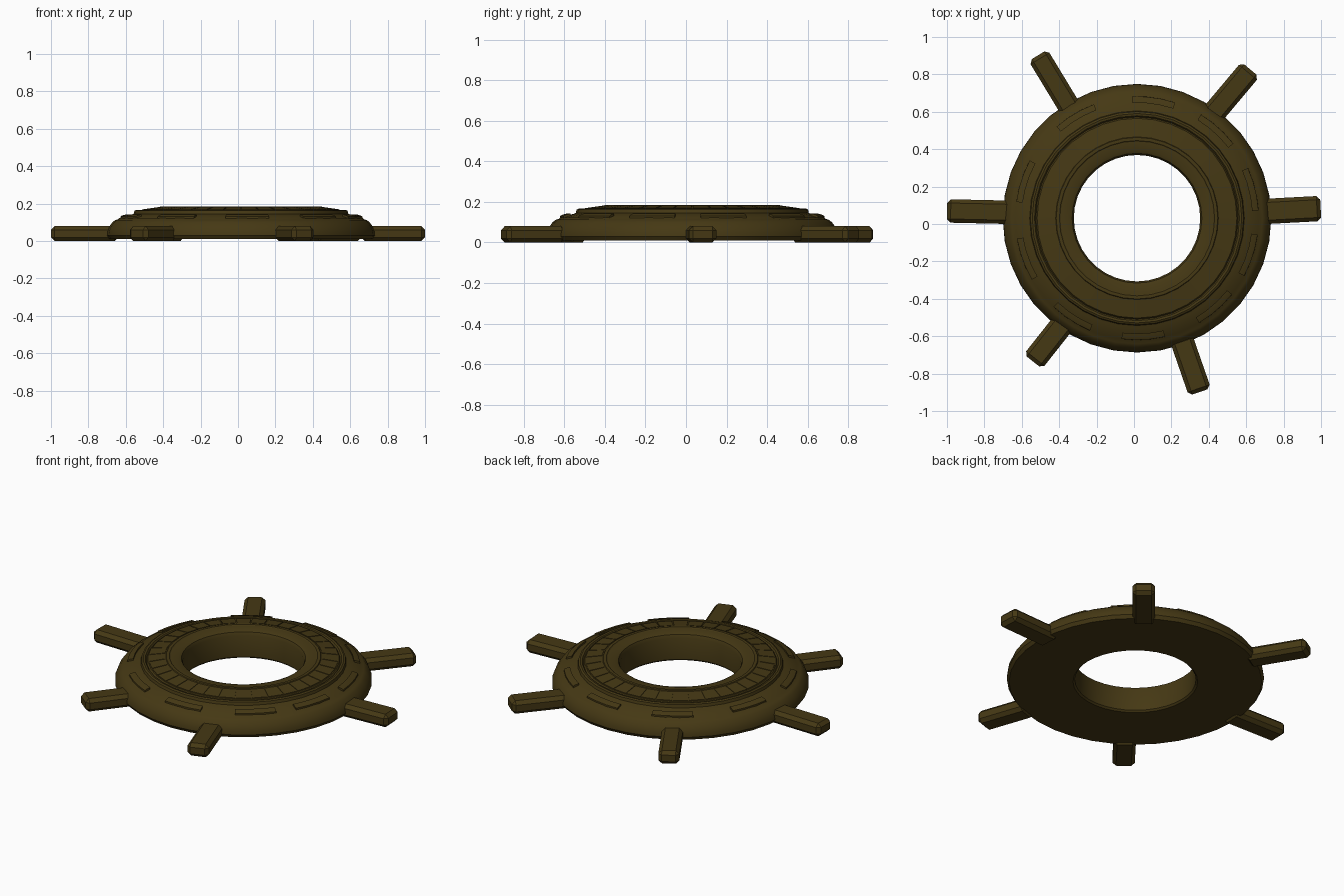
import bpy, bmesh, math
from mathutils import Vector, Matrix

if "Cube" in bpy.data.objects:
    bpy.data.objects.remove(bpy.data.objects["Cube"])

CX, CY = 0.016, 0.031
SEG = 36

mat = bpy.data.materials.new("dark_bronze")
mat.diffuse_color = (0.06, 0.04, 0.007, 1)
mat.use_nodes = True
mat.node_tree.nodes["Principled BSDF"].inputs["Base Color"].default_value = mat.diffuse_color


def finish(name, bm, angle=30):
    bmesh.ops.recalc_face_normals(bm, faces=bm.faces)
    me = bpy.data.meshes.new(name)
    bm.to_mesh(me)
    bm.free()
    ob = bpy.data.objects.new(name, me)
    bpy.context.collection.objects.link(ob)
    me.materials.append(mat)
    bpy.ops.object.select_all(action='DESELECT')
    ob.select_set(True)
    bpy.context.view_layer.objects.active = ob
    bpy.ops.object.shade_smooth_by_angle(angle=math.radians(angle))
    return ob


def polar(r, a, z):
    return Vector((CX + r * math.cos(a), CY + r * math.sin(a), z))


def sweep(bm, section, a0, a1, steps, closed=False):
    """Sweep an (r, z) section round the ring centre between two angles."""
    count = steps if closed else steps + 1
    rings = [[bm.verts.new(polar(r, a0 + (a1 - a0) * i / steps, z)) for r, z in section]
             for i in range(count)]
    n = len(section)
    for i in range(steps):
        p, q = rings[i], rings[(i + 1) % count]
        for j in range(n):
            k = (j + 1) % n
            bm.faces.new((p[j], p[k], q[k], q[j]))
    if not closed:
        bm.faces.new(rings[0])
        bm.faces.new(rings[-1])


# Ring body: stepped lathe profile, from the bore bottom outwards and over
profile = [(0.348, 0.01), (0.705, 0.01), (0.718, 0.03), (0.716, 0.05),
           (0.706, 0.075), (0.688, 0.10), (0.672, 0.112), (0.658, 0.116), (0.652, 0.122),
           (0.585, 0.141), (0.574, 0.145), (0.57, 0.162), (0.56, 0.167), (0.548, 0.165),
           (0.541, 0.155), (0.534, 0.165), (0.435, 0.179), (0.432, 0.184), (0.415, 0.184),
           (0.41, 0.18), (0.365, 0.177), (0.347, 0.169), (0.338, 0.15), (0.338, 0.02)]
bm = bmesh.new()
sweep(bm, profile, 0, 2 * math.pi, SEG, closed=True)
finish("ring_body", bm)

# Sloping band of thin panels separated by narrow radial gaps
bm = bmesh.new()
panel = [(0.441, 0.175), (0.528, 0.163), (0.528, 0.169), (0.441, 0.1815)]
gap = 0.006
for i in range(SEG):
    a = 2 * math.pi * i / SEG
    sweep(bm, panel, a + gap, a + 2 * math.pi / SEG - gap, 1)
finish("panel_band", bm)

# Raised bars around the outer shoulder
bm = bmesh.new()
bar = [(0.617, 0.12), (0.652, 0.11), (0.651, 0.131), (0.642, 0.136), (0.617, 0.143)]
for deg in (-123, -87, -49, -18, 14, 48, 82, 121, 162, 200):
    a = math.radians(deg)
    sweep(bm, bar, a - 0.18, a + 0.18, 3)
finish("shoulder_bars", bm)

# Six hand-set spokes: base centre, end centre, width
spokes = {
    "right": ((0.66, 0.065), (0.998, 0.083), 0.135),
    "left": ((-0.64, 0.062), (-1.0, 0.07), 0.125),
    "back_left": ((-0.33, 0.60), (-0.513, 0.902), 0.118),
    "back_right": ((0.39, 0.55), (0.622, 0.826), 0.125),
    "front_right": ((0.252, -0.61), (0.352, -0.898), 0.125),
    "front_left": ((-0.37, -0.52), (-0.54, -0.735), 0.125),
}
H = 0.08
for name, (b, e, w) in spokes.items():
    b, e = Vector(b), Vector(e)
    d = e - b
    bm = bmesh.new()
    bmesh.ops.create_cube(bm, size=1)
    bmesh.ops.scale(bm, vec=(d.length, w, H), verts=bm.verts)
    bmesh.ops.bevel(bm, geom=bm.edges[:], offset=0.02, segments=1, affect='EDGES')
    mid = (b + e) / 2
    bm.transform(Matrix.Translation((mid.x, mid.y, H / 2))
                 @ Matrix.Rotation(math.atan2(d.y, d.x), 4, 'Z'))
    finish("spoke_" + name, bm)
